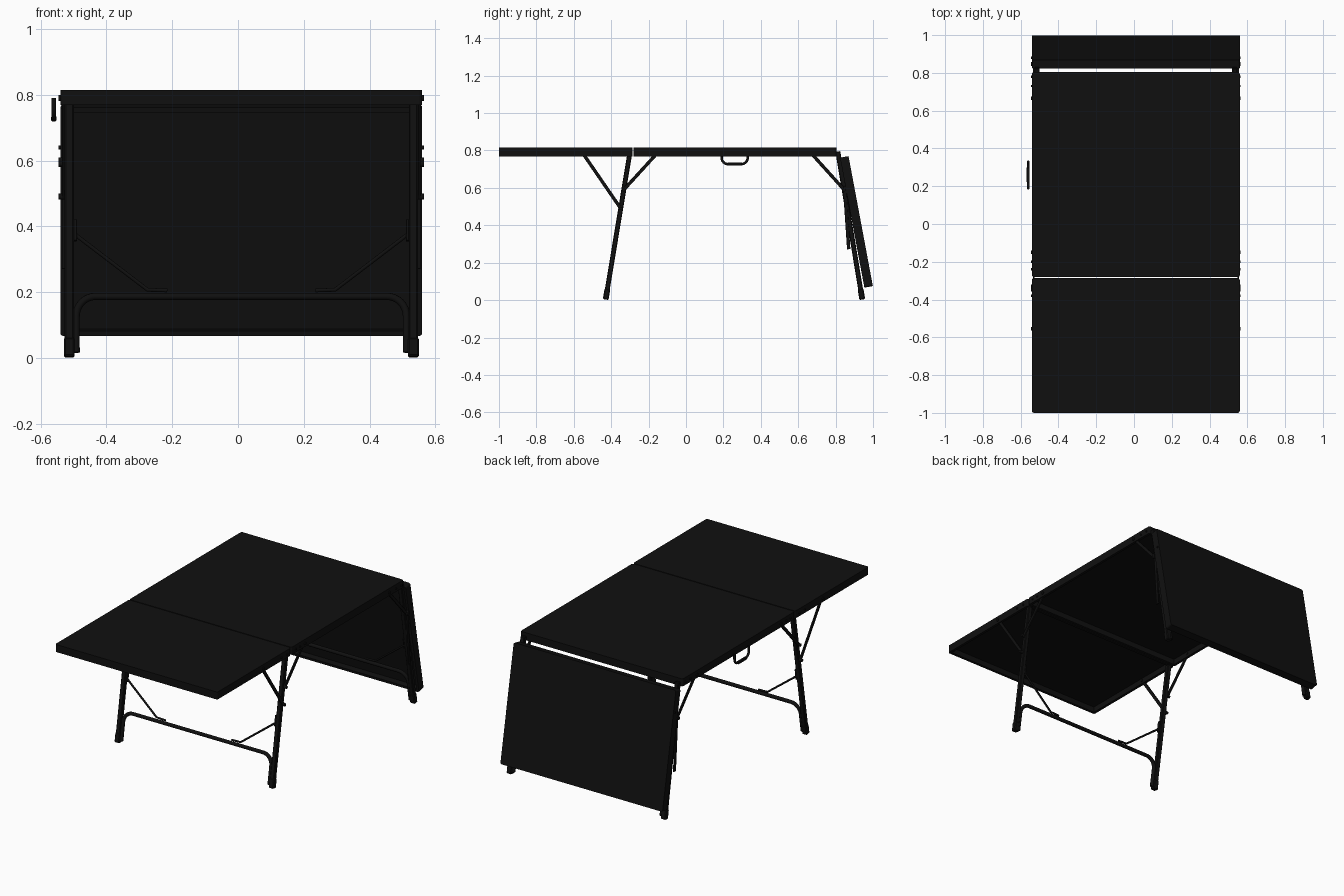
import bpy, bmesh, math
from mathutils import Vector

if "Cube" in bpy.data.objects:
    bpy.data.objects.remove(bpy.data.objects["Cube"])

CX = 0.01          # table's own centre line (handle shifts the overall bounds)
HALF = 0.55        # half width of the panels
black = bpy.data.materials.new("black")
black.diffuse_color = (0.005, 0.005, 0.005, 1)
black.use_nodes = True
black.node_tree.nodes["Principled BSDF"].inputs["Base Color"].default_value = black.diffuse_color


def add(name, bm, smooth=False):
    bmesh.ops.recalc_face_normals(bm, faces=bm.faces)
    me = bpy.data.meshes.new(name)
    bm.to_mesh(me)
    bm.free()
    for p in me.polygons:
        p.use_smooth = smooth
    ob = bpy.data.objects.new(name, me)
    me.materials.append(black)
    bpy.context.collection.objects.link(ob)
    return ob


def panel(name, length, loc, angle=0, t=0.046):
    """Board with rounded corners and a frame rim around a recessed underside."""
    bm = bmesh.new()
    bmesh.ops.create_cube(bm, size=1)
    for v in bm.verts:
        v.co = (v.co.x * 2 * HALF, (v.co.y + 0.5) * length, (v.co.z - 0.5) * t)
    up = [e for e in bm.edges if abs(e.verts[0].co.z - e.verts[1].co.z) > t / 2]
    bmesh.ops.bevel(bm, geom=up, offset=0.01, segments=3, profile=0.5, affect='EDGES')
    bm.normal_update()
    under = [f for f in bm.faces if f.normal.z < -0.9]
    bmesh.ops.inset_individual(bm, faces=under, thickness=0.016)
    under = max((f for f in bm.faces if f.normal.z < -0.9), key=lambda f: f.calc_area())
    inner = bmesh.ops.extrude_face_region(bm, geom=[under])["geom"]
    bmesh.ops.translate(bm, vec=(0, 0, t - 0.012),
                        verts=[g for g in inner if isinstance(g, bmesh.types.BMVert)])
    if under.is_valid:
        bmesh.ops.delete(bm, geom=[under], context='FACES_ONLY')
    ob = add(name, bm)
    ob.location = loc
    ob.rotation_euler.x = angle


def bar(name, a, b, w, d):
    """Rectangular bar from a to b, w wide across x and d deep."""
    a, b = Vector(a), Vector(b)
    z = (b - a).normalized()
    x = Vector((1, 0, 0))
    x = (x - z * x.dot(z)).normalized()
    y = z.cross(x)
    bm = bmesh.new()
    bmesh.ops.create_cube(bm, size=1)
    for v in bm.verts:
        c = v.co.copy()
        v.co = a.lerp(b, c.z + 0.5) + x * c.x * w + y * c.y * d
    bmesh.ops.bevel(bm, geom=bm.edges[:], offset=min(w, d) * 0.15, segments=1, affect='EDGES')
    return add(name, bm)


def bolt(name, x0, x1, y, z, r=0.009):
    bm = bmesh.new()
    bmesh.ops.create_cone(bm, cap_ends=True, segments=14, radius1=r, radius2=r, depth=abs(x1 - x0))
    for v in bm.verts:
        v.co = ((x0 + x1) / 2 + v.co.z, y + v.co.x, z + v.co.y)
    add(name, bm)


def tube(name, pts, r):
    cu = bpy.data.curves.new(name, 'CURVE')
    cu.dimensions = '3D'
    cu.bevel_depth = r
    cu.bevel_resolution = 3
    cu.use_fill_caps = True
    sp = cu.splines.new('POLY')
    sp.points.add(len(pts) - 1)
    for p, co in zip(sp.points, pts):
        p.co = (*co, 1)
    tmp = bpy.data.objects.new(name, cu)
    bm = bmesh.new()
    bpy.context.collection.objects.link(tmp)
    bm.from_mesh(tmp.evaluated_get(bpy.context.evaluated_depsgraph_get()).to_mesh())
    bpy.data.objects.remove(tmp)
    add(name, bm, True)


def arc(cx, cy, r, a0, a1, n=8):
    return [(cx + r * math.cos(math.radians(a0 + (a1 - a0) * i / n)),
             cy + r * math.sin(math.radians(a0 + (a1 - a0) * i / n))) for i in range(n + 1)]


# Table top panels and hanging leaf
panel("front_panel", 0.713, (CX, -1.0, 0.815))
panel("main_panel", 1.085, (CX, -0.281, 0.815))
panel("drop_leaf", 0.707, (CX, 0.869, 0.77), -math.atan2(0.983, 0.184))

# Leg frames
legs = {"front": (lambda z: -0.43 + 0.165 * z, 0.805), "rear": (lambda z: 0.943 - 0.165 * z, 0.795)}
for side, (y, top) in legs.items():
    def P(x, z, dy=0):
        return (CX + x, y(z) + dy, z)
    for s, lr in ((-1, "left"), (1, "right")):
        n = f"{side}_{lr}_"
        bar(n + "leg", P(s * 0.523, 0.004), P(s * 0.523, top), 0.028, 0.026)
        bar(n + "foot", P(s * 0.523, 0.003), P(s * 0.523, 0.06), 0.033, 0.031)
        # Diagonal stay with bracket and flattened end
        bar(n + "stay_bracket", P(s * 0.505, 0.355), P(s * 0.505, 0.42), 0.01, 0.02)
        tube(n + "stay", [P(s * 0.505, 0.375), P(s * 0.285, 0.207), P(s * 0.225, 0.205)], 0.006)
    # Bent lower cross tube
    right = arc(0.442, 0.127, 0.06, 0, 90)
    prof = [(0.502, 0.017)] + right
    prof += [(-x, z) for x, z in reversed(prof)]
    tube(side + "_cross_tube", [P(x, z) for x, z in prof], 0.011)

# Side struts, bolts and rivets
yf, yr = legs["front"][0], legs["rear"][0]
for s, lr in ((-1, "left"), (1, "right")):
    x = CX + s * 0.541
    struts = {"front_outer": ((-0.555, 0.79), (yf(0.49), 0.49)),
              "front_inner": ((-0.15, 0.79), (yf(0.59), 0.59)),
              "rear_inner": ((0.665, 0.79), (yr(0.59), 0.59)),
              "leaf_hanging": ((0.848, 0.60), (0.87, 0.272))}
    for k, (a, b) in struts.items():
        bar(f"{k}_{lr}_strut", (x, *a), (x, *b), 0.006, 0.018)
        ends = (a,) if k == "leaf_hanging" else (a, b)
        for i, e in enumerate(ends):
            bolt(f"{k}_{lr}_bolt_{i}", CX + s * 0.53, CX + s * 0.555, *e)
    for i, ry in enumerate((-0.38, -0.325, -0.24, -0.2, 0.73, 0.78)):
        bolt(f"rim_{lr}_rivet_{i}", CX + s * 0.545, CX + s * 0.555, ry, 0.79, 0.006)
    bolt(f"leaf_{lr}_rivet", CX + s * 0.545, CX + s * 0.555, 0.88, 0.64, 0.006)

# Carrying handle on the left side
grip = [(0.19, 0.79)] + arc(0.225, 0.762, 0.035, 180, 270) + arc(0.295, 0.762, 0.035, 270, 360) + [(0.33, 0.79)]
tube("carry_handle", [(-0.56, yy, zz) for yy, zz in grip], 0.007)
bar("handle_grip", (-0.56, 0.22, 0.727), (-0.56, 0.30, 0.727), 0.016, 0.016)
for i, yy in enumerate((0.175, 0.345)):
    bar(f"handle_mount_{i}", (-0.572, yy + 0.008 - 0.016 * i, 0.79), (-0.535, yy + 0.008 - 0.016 * i, 0.79), 0.018, 0.018)
